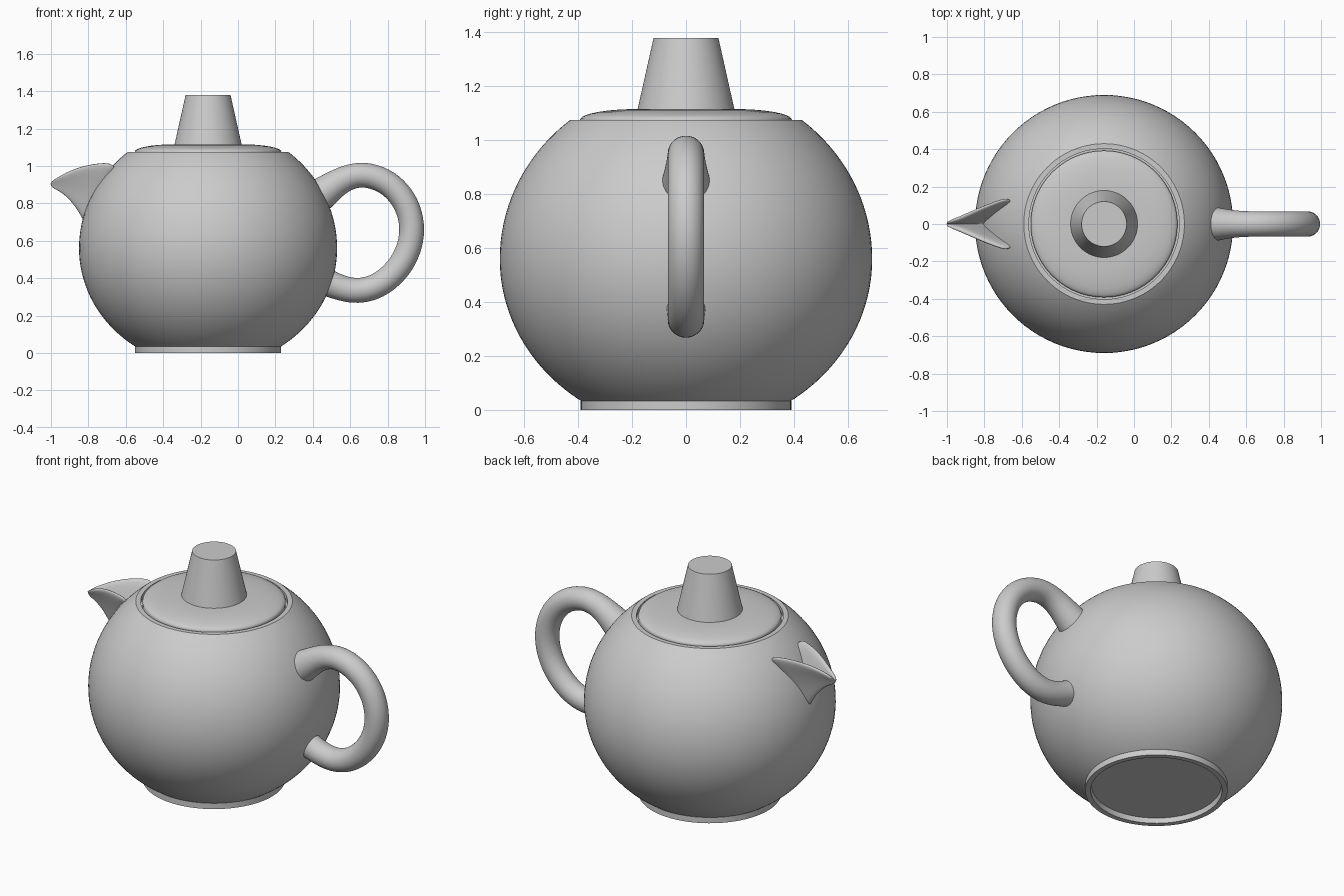
import bpy, bmesh
from math import sin, cos, pi, sqrt, radians
from mathutils import Vector

cube = bpy.data.objects.get("Cube")
if cube:
    bpy.data.objects.remove(cube)

clay = bpy.data.materials.new("grey clay")
clay.use_nodes = True
GREY = (0.6, 0.6, 0.6, 1)
clay.diffuse_color = GREY
clay.node_tree.nodes["Principled BSDF"].inputs["Base Color"].default_value = GREY

CX, CZ, R = -0.16, 0.56, 0.69     # body centre and radius


def finish(name, bm, subdiv=0, angle=35):
    bmesh.ops.remove_doubles(bm, verts=bm.verts, dist=1e-5)
    bmesh.ops.recalc_face_normals(bm, faces=bm.faces)
    me = bpy.data.meshes.new(name)
    bm.to_mesh(me)
    bm.free()
    ob = bpy.data.objects.new(name, me)
    bpy.context.collection.objects.link(ob)
    me.materials.append(clay)
    if subdiv:
        m = ob.modifiers.new("smooth", 'SUBSURF')
        m.levels = m.render_levels = subdiv
    bpy.ops.object.select_all(action='DESELECT')
    ob.select_set(True)
    bpy.context.view_layer.objects.active = ob
    if subdiv:
        bpy.ops.object.shade_smooth()
    else:
        bpy.ops.object.shade_smooth_by_angle(angle=radians(angle))
    return ob


def lathe(name, profile, steps=96):
    """Spin (radius, z) points around the pot's axis."""
    bm = bmesh.new()
    vs = [bm.verts.new((CX + r, 0, z)) for r, z in profile]
    es = [bm.edges.new(p) for p in zip(vs, vs[1:])]
    bmesh.ops.spin(bm, geom=vs + es, cent=(CX, 0, 0), axis=(0, 0, 1),
                   angle=2 * pi, steps=steps, use_duplicate=False)
    return finish(name, bm)


def loft(name, rings, subdiv):
    """Skin closed rings of points and cap both ends."""
    bm = bmesh.new()
    rows = [[bm.verts.new(p) for p in ring] for ring in rings]
    n = len(rows[0])
    for a, b in zip(rows, rows[1:]):
        for i in range(n):
            j = (i + 1) % n
            bm.faces.new((a[i], a[j], b[j], b[i]))
    bm.faces.new(rows[0])
    bm.faces.new(rows[-1])
    return finish(name, bm, subdiv)


# Round body with a flat rim, a lid seat and a recessed foot
def belly(z):
    h = 0.658 if z > CZ else 0.636
    return R * sqrt(1 - ((z - CZ) / h) ** 2)


N = 48
heights = [CZ - 0.525 * cos(pi * i / N) if i < N / 2 else CZ - 0.515 * cos(pi * i / N)
           for i in range(N + 1)]
foot = [(0, 0.03), (0.355, 0.03), (0.36, 0), (0.39, 0), (0.39, 0.035)]
seat = [(0.402, 1.075), (0.402, 1.05), (0, 1.05)]
lathe("body", foot + [(belly(z), z) for z in heights] + seat)

# Lid with a gently domed top
dome = [(0.18 + 0.212 * sin(pi / 2 * i / 10), 1.076 + 0.04 * cos(pi / 2 * i / 10))
        for i in range(11)]
lathe("lid", [(0, 1.116)] + dome + [(0.392, 1.05), (0, 1.05)])

# Tapered knob
lathe("knob", [(0, 1.38), (0.12, 1.38), (0.18, 1.112), (0, 1.112)])

# Handle: tube flared where it meets the body, as (x, z, radius)
path = [(0.35, 0.78, 0.105), (0.45, 0.852, 0.088), (0.53, 0.912, 0.073),
        (0.60, 0.945, 0.068), (0.68, 0.957, 0.068), (0.78, 0.927, 0.068),
        (0.86, 0.862, 0.068), (0.915, 0.77, 0.068), (0.935, 0.66, 0.068),
        (0.915, 0.55, 0.068), (0.86, 0.45, 0.068), (0.77, 0.368, 0.068),
        (0.68, 0.334, 0.068), (0.60, 0.334, 0.068), (0.52, 0.358, 0.069),
        (0.46, 0.385, 0.075), (0.36, 0.43, 0.085)]
rings = []
for i, (x, z, r) in enumerate(path):
    a, b = path[max(i - 1, 0)], path[min(i + 1, len(path) - 1)]
    t = Vector((b[0] - a[0], 0, b[1] - a[1])).normalized()
    side = t.cross(Vector((0, 1, 0)))
    rings.append([Vector((x, 0, z)) + 1.02 * r * (side * cos(k * pi / 8) + Vector((0, sin(k * pi / 8), 0)))
                  for k in range(16)])
loft("handle", rings, 2)

# Spout: open trough between two lips, as (lip x, y, z, keel x, z)
sections = [(-1.012, 0.012, 0.91, -1.005, 0.885), (-0.94, 0.045, 0.957, -0.935, 0.845),
            (-0.85, 0.088, 0.998, -0.882, 0.77), (-0.74, 0.134, 1.022, -0.848, 0.69),
            (-0.61, 0.178, 1.022, -0.82, 0.60)]
rings = []
spread = [1, 0.7, 0.35, 0, -0.35, -0.7, -1]
for i, (lx, ly, lz, kx, kz) in enumerate(sections):
    f = i / 4

    def wall(s, lip_y, keel_x, keel_z):
        m = abs(s)
        y = lip_y * m ** 1.3 * (1 if s > 0 else -1)
        return (keel_x + (lx - keel_x) * m, y, keel_z + (lz - keel_z) * m)

    outer = [wall(s, ly, kx, kz) for s in spread]
    inner = [wall(s, max(ly - 0.032, 0.003), kx + 0.02 + 0.06 * f, kz + 0.01 + 0.05 * f)
             for s in reversed(spread)]
    rings.append(outer + inner)
loft("spout", rings, 2)
